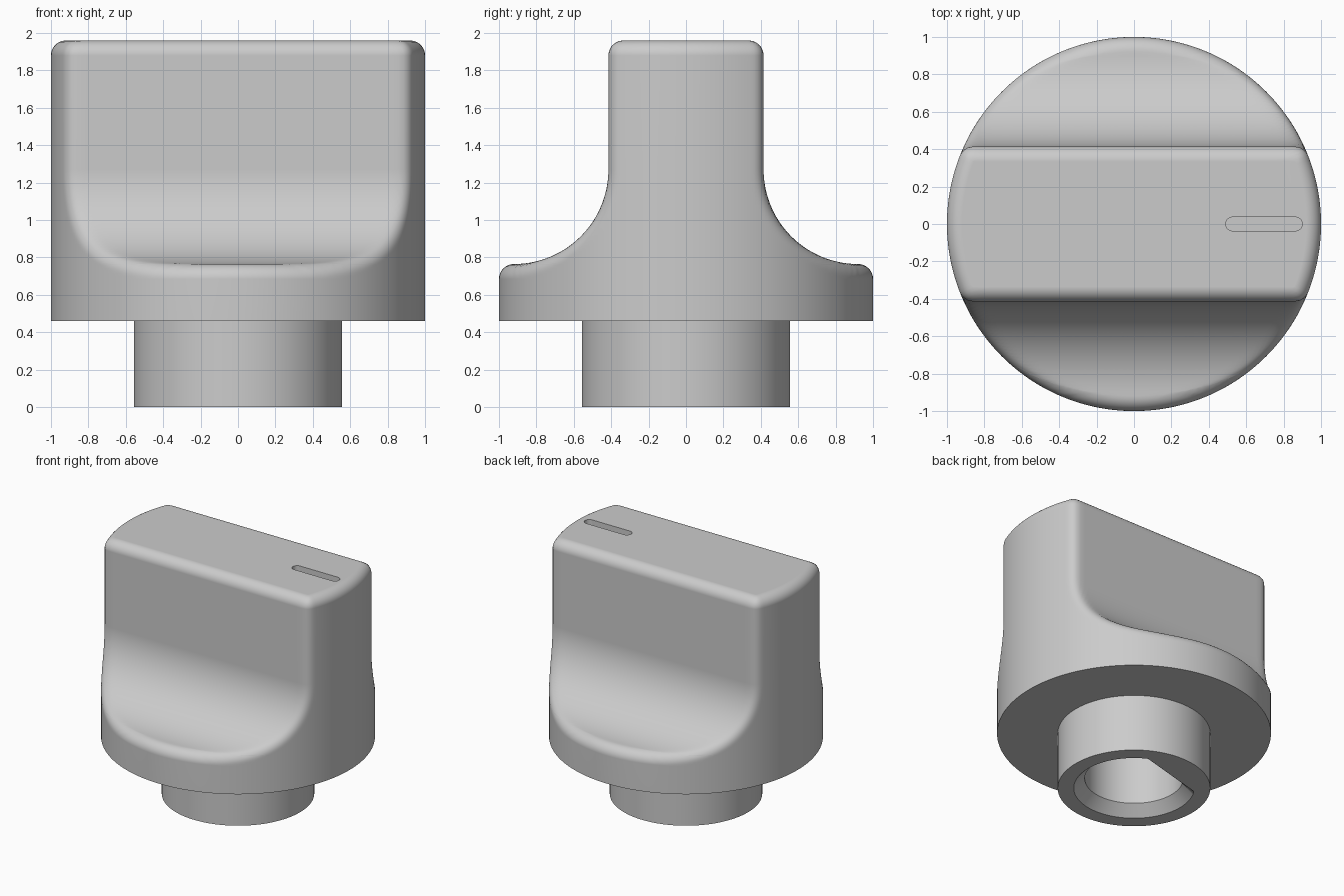
import bpy, bmesh, math
from math import sin, cos, sqrt, pi, radians

if "Cube" in bpy.data.objects:
    bpy.data.objects.remove(bpy.data.objects["Cube"])

# Main sizes
FILLET = 0.08                      # rounding of all grip edges
INNER = 1 - FILLET                 # grip radius less the rounding
SKIRT_Z, CREST_Z, ARC_Z, TOP_Z = 0.46, 0.765, 1.27, 1.96
SCOOP = ARC_Z - CREST_Z            # scoop radius
QUARTER = 80                       # segments per quarter turn
COUNT = 4 * QUARTER
BORE_TURN = radians(105)           # direction of the flat in the bore

grey = bpy.data.materials.new("satin grey")
grey.use_nodes = True
grey.diffuse_color = (0.6, 0.6, 0.6, 1)
grey.node_tree.nodes["Principled BSDF"].inputs["Base Color"].default_value = grey.diffuse_color


def core_half_width(z):
    """Half width of the grip profile, shrunk inward by the fillet."""
    if z <= CREST_Z - FILLET:
        return INNER
    drop = max(0, ARC_Z - z)
    return INNER - sqrt(max(0, (SCOOP + FILLET) ** 2 - drop ** 2))


def slice_radius(angle, width, grow):
    """Polar radius of a disc cut by a strip, then grown with round corners."""
    c, s = cos(angle), sin(angle)
    if s <= width / INNER:
        flat_corner = sqrt(max(0, INNER ** 2 - width ** 2))
        if s * INNER <= width and s * flat_corner <= width * c:
            if s * (INNER + grow) <= width * (INNER + grow) / INNER:
                return INNER + grow
    corner = sqrt(max(0, INNER ** 2 - width ** 2))
    reach = (width + grow) / s
    if reach * c <= corner:
        return reach
    across = corner * s - width * c
    return corner * c + width * s + sqrt(max(0, grow ** 2 - across ** 2))


def grip_radius(angle, z):
    """Rolling ball rounding: the furthest reach of any ball centre height."""
    best = 0
    for k in range(49):
        offset = -FILLET * cos(pi * k / 48)
        level = min(z + offset, TOP_Z - FILLET)
        grow = sqrt(max(0, FILLET ** 2 - (z - level) ** 2))
        best = max(best, slice_radius(angle, core_half_width(level), grow))
    return best


def grip_ring(z):
    quarter = [grip_radius(pi / 2 * i / QUARTER, z) for i in range(QUARTER + 1)]
    half = quarter + quarter[-2::-1]
    return half[:-1] + half[:-1], z


def round_ring(radius, z):
    return [radius] * COUNT, z


def bore_ring(radius, flat, z):
    radii = []
    for i in range(COUNT):
        facing = cos(2 * pi * i / COUNT - BORE_TURN)
        radii.append(min(radius, flat / facing) if facing > 0.1 else radius)
    return radii, z


# Bore, shaft and grip as one chain of rings
rings = [bore_ring(0.36, 0.25, 0.7), bore_ring(0.36, 0.25, 0.08),
         bore_ring(0.44, 0.33, 0), round_ring(0.557, 0),
         round_ring(0.557, SKIRT_Z), round_ring(1, SKIRT_Z)]
levels = [CREST_Z - FILLET * (1 - sin(pi / 2 * k / 8)) for k in range(9)]
levels += [ARC_Z - SCOOP * cos(pi / 2 * k / 36) for k in range(1, 37)]
levels += [TOP_Z - FILLET * (1 - sin(pi / 2 * k / 10)) for k in range(11)]
rings += [grip_ring(z) for z in levels]

bm = bmesh.new()
loops = []
for radii, z in rings:
    loops.append([bm.verts.new((r * cos(2 * pi * i / COUNT), r * sin(2 * pi * i / COUNT), z))
                  for i, r in enumerate(radii)])
for low, high in zip(loops, loops[1:]):
    for i in range(COUNT):
        j = (i + 1) % COUNT
        bm.faces.new((low[i], low[j], high[j], high[i]))
bm.faces.new(loops[-1])
bm.faces.new(loops[0][::-1])
bmesh.ops.recalc_face_normals(bm, faces=bm.faces)
mesh = bpy.data.meshes.new("knob")
bm.to_mesh(mesh)
bm.free()
mesh.materials.append(grey)
knob = bpy.data.objects.new("knob", mesh)
bpy.context.collection.objects.link(knob)

# Pointer slot cutter with round ends
bm = bmesh.new()
outline = []
for centre, start in ((0.863, -pi / 2), (0.527, pi / 2)):
    for k in range(13):
        a = start + pi * k / 12
        outline.append(bm.verts.new((centre + 0.037 * cos(a), 0.037 * sin(a), TOP_Z - 0.05)))
floor = bm.faces.new(outline)
walls = bmesh.ops.extrude_face_region(bm, geom=[floor])
bmesh.ops.translate(bm, vec=(0, 0, 0.2),
                    verts=[v for v in walls["geom"] if isinstance(v, bmesh.types.BMVert)])
bmesh.ops.recalc_face_normals(bm, faces=bm.faces)
slot_mesh = bpy.data.meshes.new("pointer_slot_cutter")
bm.to_mesh(slot_mesh)
bm.free()
slot_mesh.materials.append(grey)
slot = bpy.data.objects.new("pointer_slot_cutter", slot_mesh)
bpy.context.collection.objects.link(slot)
slot.hide_render = True

bpy.ops.object.select_all(action='DESELECT')
knob.select_set(True)
bpy.context.view_layer.objects.active = knob
cut = knob.modifiers.new("pointer slot", 'BOOLEAN')
cut.operation, cut.solver, cut.object = 'DIFFERENCE', 'EXACT', slot
bpy.ops.object.modifier_apply(modifier=cut.name)
bpy.data.objects.remove(slot)

# Smooth shading with clean flats
bpy.ops.object.shade_smooth_by_angle(angle=radians(30))
weighted = knob.modifiers.new("clean flats", 'WEIGHTED_NORMAL')
weighted.keep_sharp = True
